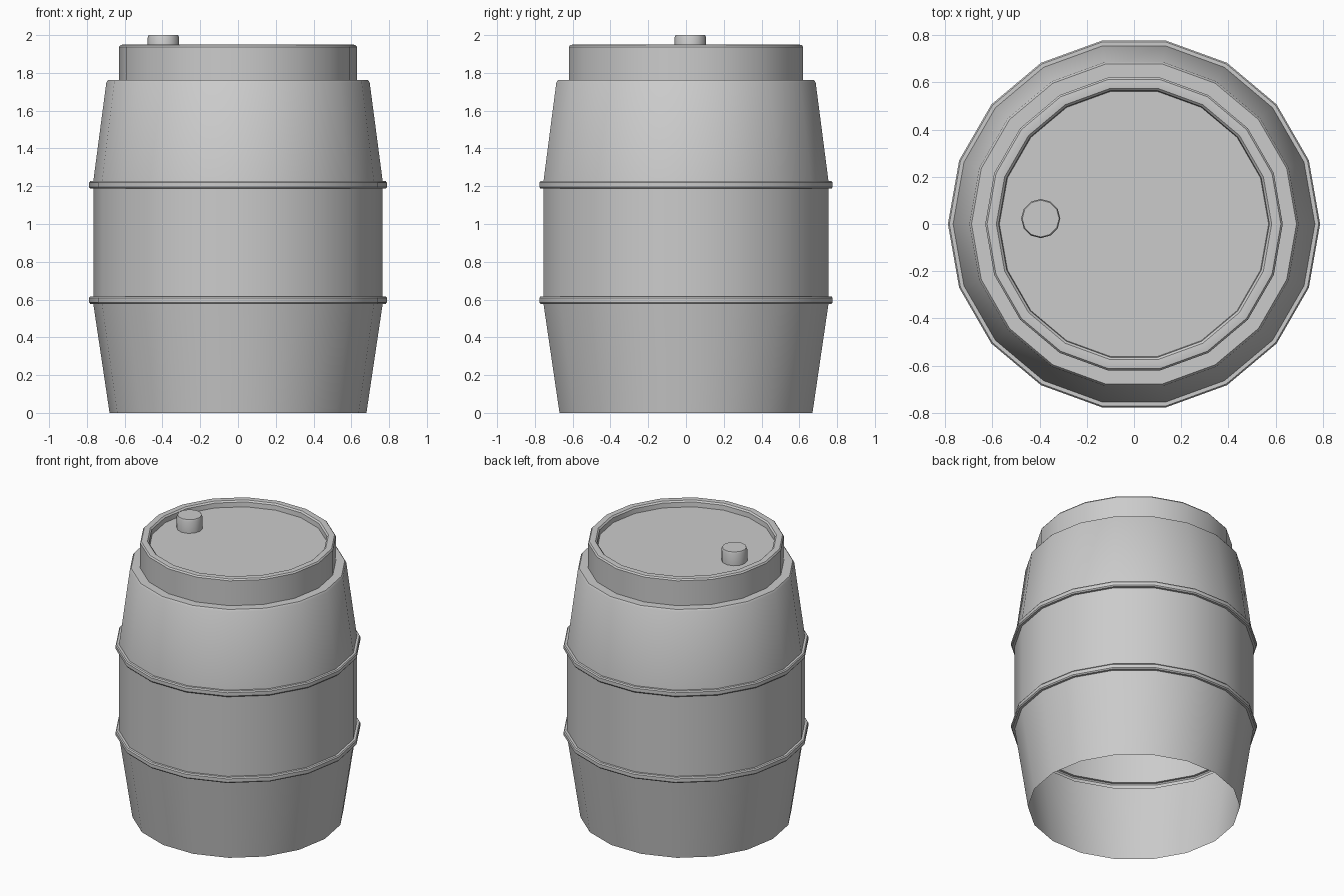
import bpy, bmesh, math

if "Cube" in bpy.data.objects:
    bpy.data.objects.remove(bpy.data.objects["Cube"])


def lathe(name, profile, sides, centre=(0, 0), angle=35):
    """Revolve (radius, z) points about a vertical axis; the last ring is capped."""
    bm = bmesh.new()
    rings = []
    for r, z in profile:
        rings.append([bm.verts.new((centre[0] + r * math.cos(2 * math.pi * i / sides),
                                    centre[1] + r * math.sin(2 * math.pi * i / sides), z))
                      for i in range(sides)])
    for a, b in zip(rings, rings[1:]):
        for i in range(sides):
            j = (i + 1) % sides
            bm.faces.new((a[i], a[j], b[j], b[i]))
    bm.faces.new(rings[-1])
    mesh = bpy.data.meshes.new(name)
    bm.to_mesh(mesh)
    bm.free()
    obj = bpy.data.objects.new(name, mesh)
    bpy.context.collection.objects.link(obj)
    bpy.ops.object.select_all(action='DESELECT')
    obj.select_set(True)
    bpy.context.view_layer.objects.active = obj
    bpy.ops.object.shade_smooth_by_angle(angle=math.radians(angle))
    return obj


def hoop(z):
    """Raised band in the wall, centred at height z."""
    return [(0.766, z - 0.02), (0.782, z - 0.02), (0.788, z - 0.012),
            (0.788, z + 0.012), (0.782, z + 0.02), (0.766, z + 0.02)]


# Barrel wall, open at the bottom, with hoops, shoulder, rim and recessed lid
profile = [(0.68, 0.0)] + hoop(0.597) + hoop(1.207) + [
    (0.697, 1.75), (0.688, 1.762), (0.63, 1.762),
    (0.63, 1.938), (0.622, 1.948), (0.605, 1.95),
    (0.583, 1.948), (0.573, 1.938), (0.57, 1.905)]
lathe("barrel_body", profile, 18)

# Small filler cap on the lid
lathe("filler_cap", [(0.083, 1.905), (0.083, 1.988), (0.078, 2.0)], 12, (-0.395, 0.023))
